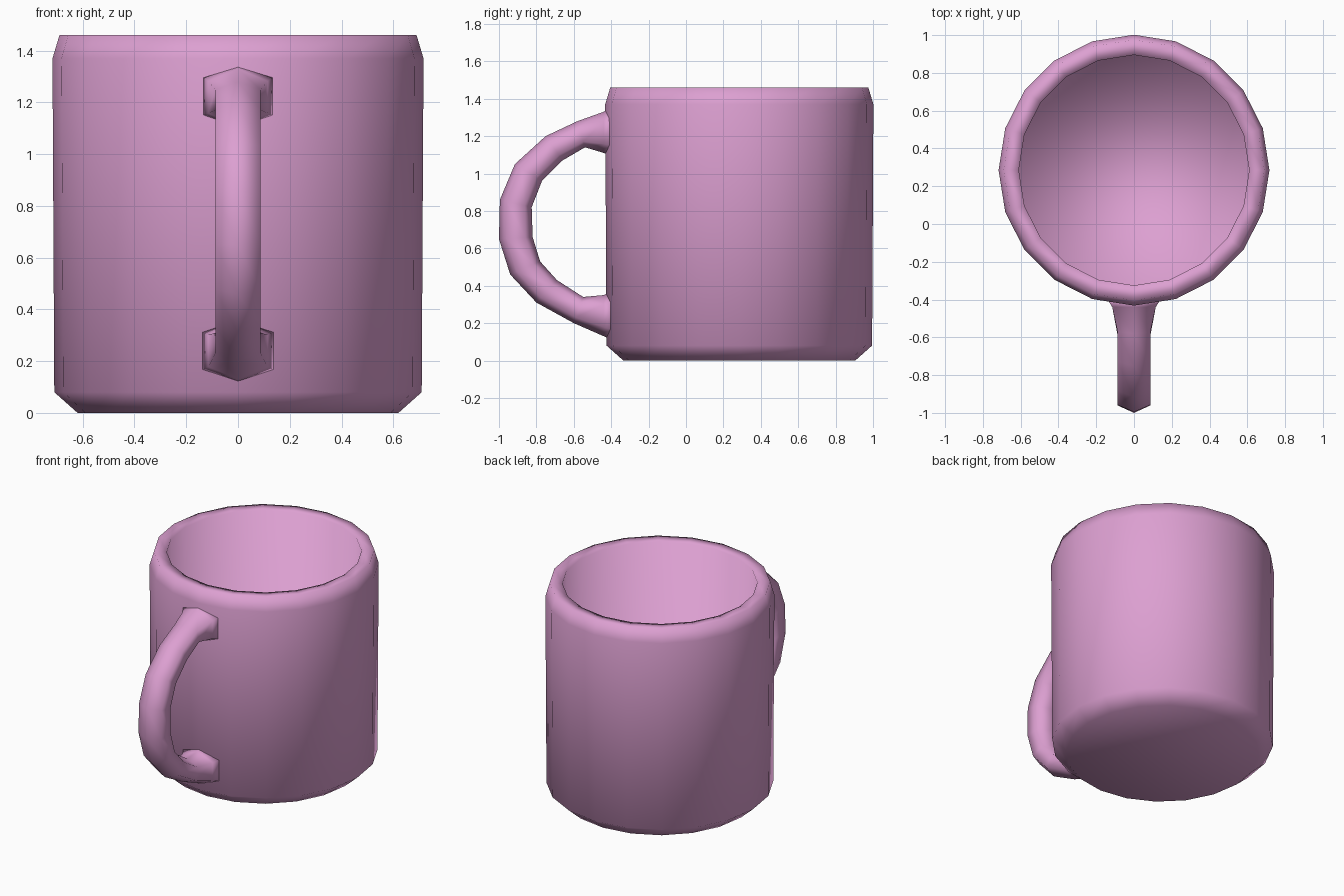
import bpy, bmesh
from math import cos, sin, pi
from mathutils import Vector

cube = bpy.data.objects.get("Cube")
if cube:
    bpy.data.objects.remove(cube)

pink = bpy.data.materials.new("pink_glaze")
pink.use_nodes = True
colour = (0.72, 0.35, 0.64, 1)
pink.diffuse_color = colour
pink.node_tree.nodes["Principled BSDF"].inputs["Base Color"].default_value = colour


def loft(name, rings):
    """Skin closed rings of points, cap both ends and shade smooth."""
    bm = bmesh.new()
    loops = [[bm.verts.new(p) for p in ring] for ring in rings]
    n = len(loops[0])
    for a, b in zip(loops, loops[1:]):
        for i in range(n):
            j = (i + 1) % n
            bm.faces.new((a[i], a[j], b[j], b[i]))
    bm.faces.new(loops[0][::-1])
    bm.faces.new(loops[-1])
    bmesh.ops.recalc_face_normals(bm, faces=bm.faces)
    for f in bm.faces:
        f.smooth = True
    mesh = bpy.data.meshes.new(name)
    bm.to_mesh(mesh)
    bm.free()
    mesh.materials.append(pink)
    obj = bpy.data.objects.new(name, mesh)
    bpy.context.collection.objects.link(obj)
    return obj


# Hollow cup: (radius, height) from the base, up the outside, down the inside
SIDES, CENTRE_Y = 20, 0.285
profile = [(0.62, 0), (0.71, 0.08), (0.717, 1.37), (0.69, 1.46),
           (0.61, 1.455), (0.61, 0.1)]
loft("cup_body", [[(r * cos(2 * pi * i / SIDES),
                    CENTRE_Y + r * sin(2 * pi * i / SIDES), z)
                   for i in range(SIDES)] for r, z in profile])

# Handle: outer and inner edge points (y, z), with half width at each section
outer = [(-0.4, 1.36), (-0.44, 1.33), (-0.58, 1.28), (-0.75, 1.2), (-0.915, 1.05),
         (-0.995, 0.86), (-1, 0.65), (-0.94, 0.46), (-0.8, 0.31), (-0.6, 0.2),
         (-0.44, 0.13), (-0.4, 0.11)]
inner = [(-0.4, 1.09), (-0.44, 1.11), (-0.54, 1.14), (-0.66, 1.07), (-0.77, 0.96),
         (-0.825, 0.82), (-0.82, 0.66), (-0.78, 0.53), (-0.69, 0.43), (-0.55, 0.34),
         (-0.44, 0.35), (-0.4, 0.37)]
widths = [0.14, 0.115] + [0.087] * 8 + [0.115, 0.14]

rings = []
for (oy, oz), (iy, iz), w in zip(outer, inner, widths):
    o, i = Vector((0, oy, oz)), Vector((0, iy, iz))
    side = Vector((w, 0, 0))
    near, far = o.lerp(i, 0.22), o.lerp(i, 0.78)
    rings.append([o, near + side, far + side, i, far - side, near - side])
loft("handle", rings)
